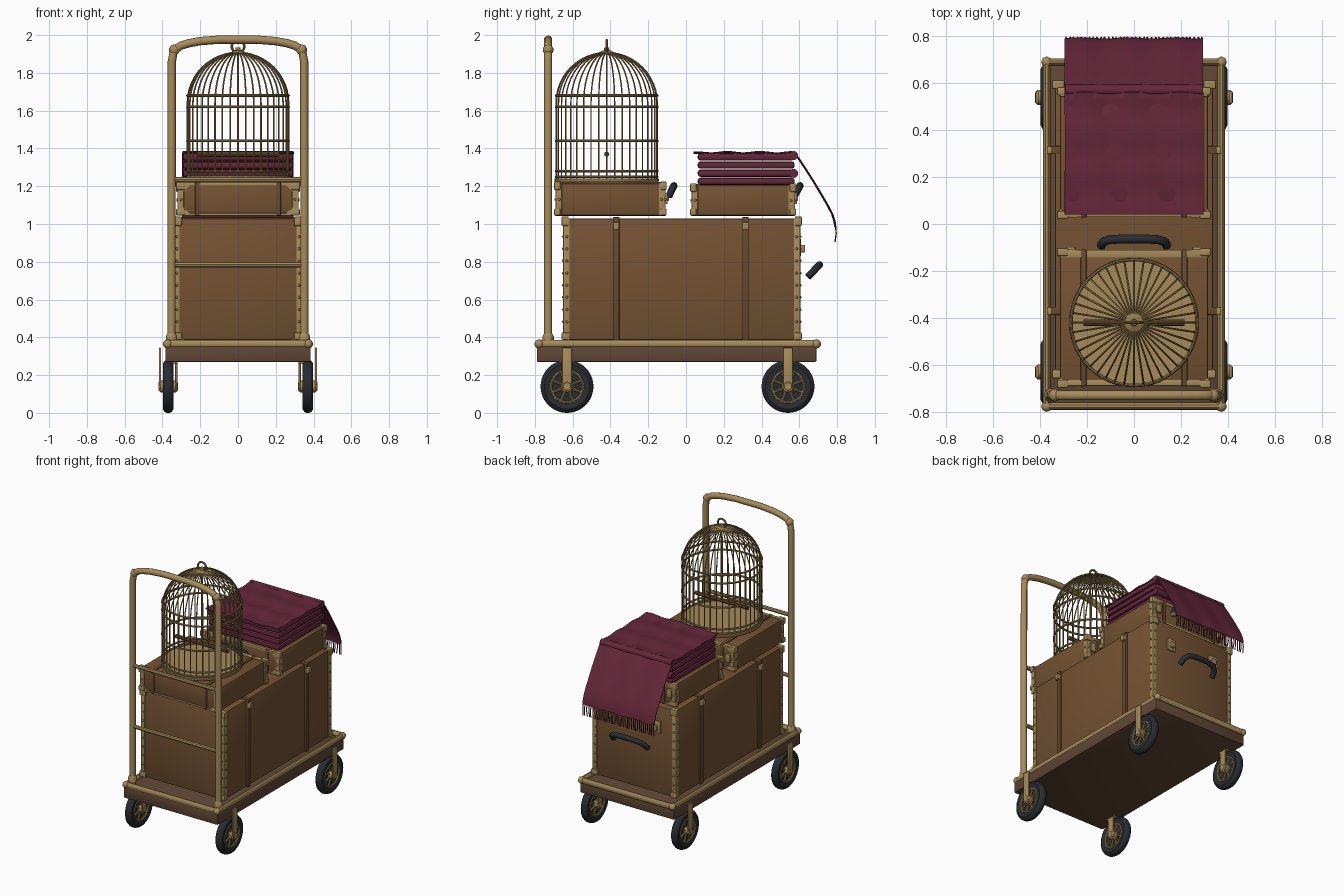
import bpy, bmesh, math
from math import sin, cos, pi, radians

if "Cube" in bpy.data.objects:
    bpy.data.objects.remove(bpy.data.objects["Cube"])

def mat(name, r, g, b):
    m = bpy.data.materials.new(name)
    m.diffuse_color = (r, g, b, 1)
    m.use_nodes = True
    m.node_tree.nodes["Principled BSDF"].inputs["Base Color"].default_value = m.diffuse_color
    return m

BRASS = mat("brass", .39, .26, .105)
CAGE = mat("cage_brass", .30, .20, .075)
LEATHER = mat("leather", .175, .085, .033)
STRAP = mat("strap", .14, .066, .026)
WOOD = mat("wood", .115, .062, .035)
CLOTH = mat("cloth", .13, .02, .043)
BLACK = mat("rubber", .022, .025, .03)

def finish(name, bm, m):
    bmesh.ops.recalc_face_normals(bm, faces=bm.faces)
    me = bpy.data.meshes.new(name)
    bm.to_mesh(me)
    bm.free()
    ob = bpy.data.objects.new(name, me)
    bpy.context.collection.objects.link(ob)
    me.materials.append(m)
    return ob

def boxes(name, spans, m, bevel=0.0):
    """one object of many boxes, each span = x0,x1,y0,y1,z0,z1"""
    bm = bmesh.new()
    for x0, x1, y0, y1, z0, z1 in spans:
        vs = bmesh.ops.create_cube(bm, size=1)['verts']
        for v in vs:
            v.co = ((x0+x1)/2+v.co.x*(x1-x0), (y0+y1)/2+v.co.y*(y1-y0), (z0+z1)/2+v.co.z*(z1-z0))
    ob = finish(name, bm, m)
    if bevel:
        b = ob.modifiers.new("bevel", 'BEVEL')
        b.width, b.segments = bevel, 2
    return ob

def tubes(name, paths, r, m, closed=False, res=2):
    cu = bpy.data.curves.new(name, 'CURVE')
    cu.dimensions, cu.bevel_depth, cu.bevel_resolution, cu.use_fill_caps = '3D', r, res, True
    for pts in paths:
        s = cu.splines.new('POLY')
        s.points.add(len(pts)-1)
        for p, co in zip(s.points, pts):
            p.co = (*co, 1)
        s.use_cyclic_u = closed
    cu.materials.append(m)
    ob = bpy.data.objects.new(name, cu)
    bpy.context.collection.objects.link(ob)
    return ob

def lathe(name, prof, c, axis, m, n=32):
    """spin (radius, height) points round the x or z axis"""
    bm = bmesh.new()
    rings = []
    for r, h in prof:
        ring = []
        for i in range(n):
            a, b = r*cos(2*pi*i/n), r*sin(2*pi*i/n)
            o = (h, a, b) if axis == 'x' else (a, b, h)
            ring.append(bm.verts.new([c[k]+o[k] for k in range(3)]))
        rings.append(ring)
    for p, q in zip(rings, rings[1:]):
        for i in range(n):
            bm.faces.new((p[i], p[(i+1) % n], q[(i+1) % n], q[i]))
    if prof[0] != prof[-1]:
        bm.faces.new(rings[0])
        bm.faces.new(rings[-1])
    return finish(name, bm, m)

def circle(c, r, n=48, axis='z'):
    f = {'z': lambda a, b: (a, b, 0), 'x': lambda a, b: (0, a, b), 'y': lambda a, b: (a, 0, b)}[axis]
    return [tuple(c[k]+f(r*cos(2*pi*i/n), r*sin(2*pi*i/n))[k] for k in range(3)) for i in range(n)]

def studs(name, pts, r, m):
    bm = bmesh.new()
    for p in pts:
        vs = bmesh.ops.create_uvsphere(bm, u_segments=8, v_segments=5, radius=r)['verts']
        bmesh.ops.translate(bm, verts=vs, vec=p)
    return finish(name, bm, m)

# trolley deck and bumper rail
boxes("deck", [(-.385, .385, -.79, .69, .27, .355)], WOOD, .006)
tubes("deck_rail", [[(-.372, -.777, .365), (.372, -.777, .365), (.372, .69, .365), (-.372, .69, .365)]],
      .022, BRASS, True, 3)
studs("rail_corner", [(x, y, .365) for x in (-.372, .372) for y in (-.777, .69)], .025, BRASS)

# push handle with crossbars
half = [(.352, -.73, .36), (.352, -.73, 1.0), (.35, -.73, 1.86), (.342, -.73, 1.905), (.325, -.73, 1.93),
        (.30, -.73, 1.945), (.26, -.73, 1.957), (.2, -.73, 1.968), (.1, -.73, 1.976)]
tubes("push_handle", [half + [(-x, y, z) for x, y, z in reversed(half)]], .022, BRASS, res=3)
tubes("handle_crossbar", [[(-.35, -.73, z), (.35, -.73, z)] for z in (.785, 1.235)], .014, BRASS)
lathe_c = [(.03, 0), (.03, .03), (.022, .045)]
for s in (-1, 1):
    lathe("post_collar", lathe_c, (s*.352, -.73, .375), 'z', BRASS, 16)
    studs("handle_joint", [(s*.337, -.73, 1.922)], .029, BRASS)

# wheels and forks
tyre = [(.088, -.022), (.12, -.028), (.134, -.02), (.14, -.008), (.14, .008), (.134, .02), (.12, .028), (.088, .022), (.088, -.022)]
for sx in (-1, 1):
    for y in (-.63, .54):
        c = (sx*.37, y, .14)
        lathe("tyre", tyre, c, 'x', BLACK, 40)
        lathe("wheel_disc", [(.09, -.01), (.09, .01)], c, 'x', BLACK)
        lathe("hub", [(.02, -.052), (.032, -.04), (.032, .04), (.02, .052)], c, 'x', BRASS, 20)
        tubes("wheel_rim", [circle((c[0]+d, y, .14), .084, 32, 'x') for d in (-.02, .02)], .007, BRASS, True)
        tubes("spokes", [[(c[0]+d, y+.02*cos(a), .14+.02*sin(a)), (c[0]+d, y+.084*cos(a), .14+.084*sin(a))]
                         for d in (-.017, .017) for a in [k*pi/4+pi/8 for k in range(8)]], .007, BRASS)
        boxes("fork", [(c[0]+d-.006, c[0]+d+.006, y-.026, y+.026, .115, z)
                       for d, z in ((sx*.043, .345), (-sx*.043, .28))] +
              [(min(sx*.32, sx*.385), max(sx*.32, sx*.385), y-.04, y+.04, .262, .275)], BRASS, .003)

# luggage: body, brass edges, corner caps, gussets and rivets
def case(name, w, y0, y1, z0, z1, frame, cap, gus):
    boxes(name + "_body", [(-w, w, y0, y1, z0, z1)], LEATHER, .008)
    t, e, corners, tris, riv = .028, .005, [], [], []
    bm = bmesh.new()
    for y, d in ((y0, 1), (y1, -1)):
        ya, yb = sorted((y-d*e, y+d*t))
        for s in (-1, 1):
            xo, xi = s*(w+e), s*(w-t)
            corners.append((min(xo, xi), max(xo, xi), ya, yb, z0, z1))
            n = max(3, int((z1-z0)/.06))
            riv += [(s*(w-t/2), y-d*e, z0+(k+.5)*(z1-z0)/n) for k in range(n)]
            riv += [(s*(w+e), y+d*t/2, z0+(k+.5)*(z1-z0)/n) for k in range(n)]
            for z, dz in ((z0, 1), (z1, -1)):
                # corner cap and triangular gusset
                za, zb = sorted((z-dz*.01, z+dz*cap))
                x1, x2 = sorted((s*(w+.013), s*(w-cap)))
                yc, yd = sorted((y-d*.013, y+d*cap*.6))
                tris.append((x1, x2, yc, yd, max(za, z0), zb))
                pts = [(s*w, z), (s*(w-gus), z), (s*w, z+dz*gus)]
                a = [bm.verts.new((x, y-d*.007, q)) for x, q in pts]
                b = [bm.verts.new((x, y+d*.003, q)) for x, q in pts]
                bm.faces.new(a)
                bm.faces.new(b)
                for i in range(3):
                    bm.faces.new((a[i], a[(i+1) % 3], b[(i+1) % 3], b[i]))
        if frame:
            for zz in ((z0, z0+.012), (z1-.012, z1+e)):
                corners.append((-w, w, ya, yb-.008*(d > 0), *zz))
    finish(name + "_gussets", bm, BRASS)
    boxes(name + "_edges", corners, BRASS, .003)
    boxes(name + "_corner_caps", tris, BRASS, .006)
    studs(name + "_rivets", riv, .007, BRASS)

def grip(name, y, z, dy, dz):
    """bowed dark carrying handle"""
    prof = [(-.14, 0), (-.132, .55), (-.105, .9), (-.05, 1), (.05, 1), (.105, .9), (.132, .55), (.14, 0)]
    tubes(name, [[(x, y+dy*t, z+dz*t) for x, t in prof]], .019, BLACK, res=3)

case("trunk", .337, -.645, .6, .386, 1.03, False, .04, .05)
case("front_case", .315, -.685, -.115, 1.045, 1.215, True, .035, .07)
case("rear_case", .315, .035, .57, 1.045, 1.205, True, .035, .07)

# straps
tr = []
for y in (-.37, .315):
    tr += [(s*.343-.009, s*.343+.009, y-.017, y+.017, .386, 1.035) for s in (-1, 1)]
    tr.append((-.35, .35, y-.017, y+.017, 1.026, 1.036))
boxes("trunk_straps", tr, STRAP, .003)
boxes("trunk_strap_buckles", [(s*.36-.011, s*.36+.011, y-.016, y+.016, .97, 1.01)
                              for y in (-.37, .315) for s in (-1, 1)], BRASS, .004)
boxes("case_straps", [(s*.215-.012, s*.215+.012, a-.007, b+.007, 1.043, z) for s in (-1, 1)
                      for a, b, z in ((-.685, -.115, 1.222), (.035, .57, 1.212))], STRAP, .003)

# carrying handles and latches
grip("front_case_grip", -.092, 1.145, .028, .058)
grip("rear_case_grip", .572, 1.145, .032, .058)
grip("trunk_grip", .645, .72, .062, .064)
for n, y, z in (("front_case", -.105, 1.135), ("rear_case", .58, 1.135)):
    boxes(n + "_latches", [(x-.02, x+.02, y-.012, y+.008, z-.03, z+.03) for x in (-.27, .27)] +
          [(x-.014, x+.014, y-.012, y+.014, z-.012, z+.014) for x in (-.14, .14)], BRASS, .003)
boxes("trunk_latches", [(x-.035, x+.035, .598, .61, .83, .92) for x in (-.18, .18)] +
      [(x-.015, x+.015, .6, .63, .85, .89) for x in (-.18, .18)], BRASS, .004)

# bird cage: bars bend over into a dome
cy, R, zt = -.42, .268, 1.64
bars = []
for i in range(40):
    a = 2*pi*i/40
    prof = [(R, 1.23), (R, zt)] + [(R*cos(t), zt+R*sin(t)) for t in [k*pi/24 for k in range(1, 12)]] + [(.012, zt+R)]
    bars.append([(r*cos(a), cy+r*sin(a), z) for r, z in prof])
tubes("cage_bars", bars, .0042, CAGE, res=1)
tubes("cage_rings", [circle((0, cy, z), R) for z in (1.25, 1.28, 1.44, 1.62, 1.68)], .007, CAGE, True)
lathe("cage_floor", [(.272, 0), (.276, .006), (.276, .016), (.272, .02)], (0, cy, 1.222), 'z', BRASS, 48)
lathe("cage_cap", [(.045, -.008), (.04, .004), (.015, .014), (.012, .03)], (0, cy, 1.905), 'z', CAGE, 20)
tubes("cage_hanger", [circle((0, cy, 1.94), .033, 24, 'y')], .007, CAGE, True)
tubes("cage_perch", [[(-.215, cy, 1.37), (.215, cy, 1.37)]], .014, STRAP)

# folded blanket layers with rolled edges
for k in range(4):
    z = 1.207+k*.043
    boxes("blanket_fold", [(-.293, .293, .062, .575, z, z+.038)], CLOTH, .014)
for z in (1.268, 1.362):
    tubes("blanket_roll", [[(-.293, .57, z), (.293, .57, z)]], .024, CLOTH, res=4)

# draped top sheet
line = [(.04, 1.373)] + [(.04+.52*k/16, 1.376) for k in range(1, 17)] + \
       [(.585, 1.366), (.605, 1.338), (.64, 1.285), (.68, 1.222), (.72, 1.155), (.755, 1.095), (.778, 1.05), (.79, 1.01), (.793, .985)]
def sheet_point(x, j):
    y, z = line[j]
    w = sin(x*31+y*3)
    return (x, y, z+.004*w+.004*sin(y*36)) if j < 17 else (x, y-.003+.003*w, z)
bm = bmesh.new()
NX = 36
grid = [[bm.verts.new(sheet_point(-.295+.59*i/NX, j)) for i in range(NX+1)] for j in range(len(line))]
for p, q in zip(grid, grid[1:]):
    for i in range(NX):
        bm.faces.new((p[i], p[i+1], q[i+1], q[i]))
sheet = finish("blanket_drape", bm, CLOTH)
sol = sheet.modifiers.new("thickness", 'SOLIDIFY')
sol.thickness, sol.offset = .006, 0
fr = []
for i in range(36):
    x = -.29+.58*i/35
    fr.append([(x, .792, .99), (x+.002*sin(i*2.3), .795, .95), (x+.005*sin(i*1.7), .789, .905)])
tubes("blanket_fringe", fr, .0035, CLOTH, res=1)

# bake curves and modifiers, smooth round parts
bpy.ops.object.select_all(action='SELECT')
bpy.context.view_layer.objects.active = sheet
bpy.ops.object.convert(target='MESH')
bpy.ops.object.shade_smooth_by_angle(angle=radians(38))
